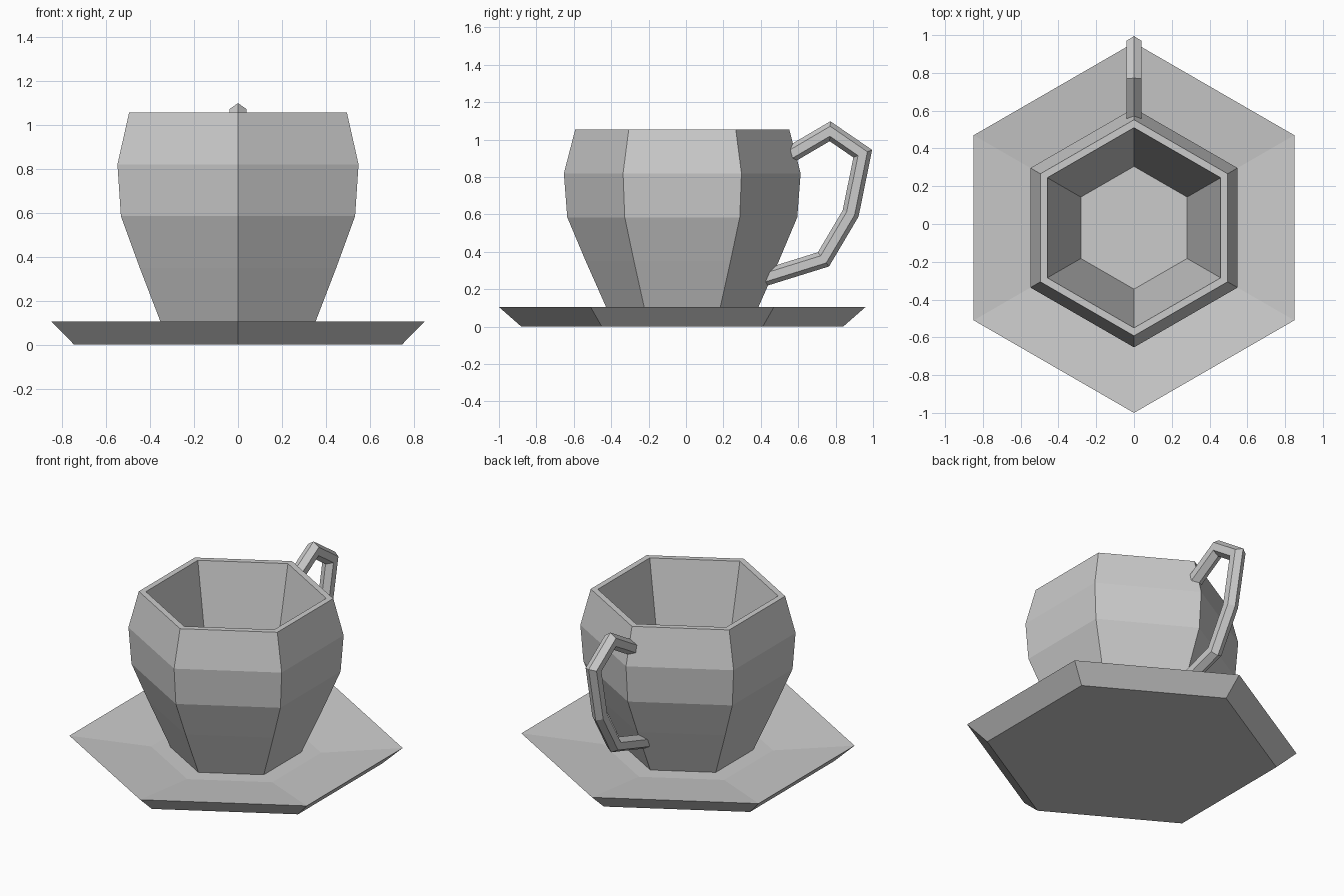
import bpy, bmesh, math
from mathutils import Vector

if "Cube" in bpy.data.objects:
    bpy.data.objects.remove(bpy.data.objects["Cube"])

SIDES = 6
CY = -0.02  # centre of cup and saucer along y


def finish(name, rings):
    """Skin a list of equal rings into a closed flat-shaded object."""
    bm = bmesh.new()
    loops = [[bm.verts.new(p) for p in ring] for ring in rings]
    for a, b in zip(loops, loops[1:]):
        for i in range(SIDES):
            j = (i + 1) % SIDES
            bm.faces.new((a[i], a[j], b[j], b[i]))
    bm.faces.new(loops[0])
    bm.faces.new(loops[-1])
    bmesh.ops.recalc_face_normals(bm, faces=bm.faces)
    mesh = bpy.data.meshes.new(name)
    bm.to_mesh(mesh)
    bm.free()
    obj = bpy.data.objects.new(name, mesh)
    bpy.context.collection.objects.link(obj)
    return obj


def hexagon(r, z):
    angles = [math.pi / 2 + math.tau * i / SIDES for i in range(SIDES)]
    return [(r * math.cos(a), CY + r * math.sin(a), z) for a in angles]


def lathe(name, profile):
    return finish(name, [hexagon(r, z) for r, z in profile])


def sweep(name, path, radius):
    """Mitred hexagonal tube along a path in the yz plane."""
    pts = [Vector((0, y, z)) for y, z in path]
    dirs = [(b - a).normalized() for a, b in zip(pts, pts[1:])]
    side = Vector((1, 0, 0))
    rings = []
    for i, p in enumerate(pts):
        d0, d1 = dirs[max(i - 1, 0)], dirs[min(i, len(dirs) - 1)]
        tangent = (d0 + d1).normalized()
        normal = tangent.cross(side) / tangent.dot(d1)
        rings.append([p + radius * (math.cos(a) * normal + math.sin(a) * side)
                      for a in (math.tau * k / SIDES for k in range(SIDES))])
    return finish(name, rings)


# Saucer: flat underside, flared rim, shallow dish
lathe("saucer", [(0.86, 0.0), (0.98, 0.105), (0.5, 0.055)])

# Cup: bulging outer wall, flat lip, straight tapered inside
lathe("cup", [(0.385, 0.055), (0.516, 0.35), (0.615, 0.585), (0.633, 0.82),
              (0.572, 1.055), (0.53, 1.055), (0.325, 0.1)])

# Handle: angular loop on the back corner
sweep("handle", [(0.54, 0.91), (0.77, 1.045), (0.945, 0.925), (0.88, 0.605),
                 (0.735, 0.36), (0.42, 0.262)], 0.045)
